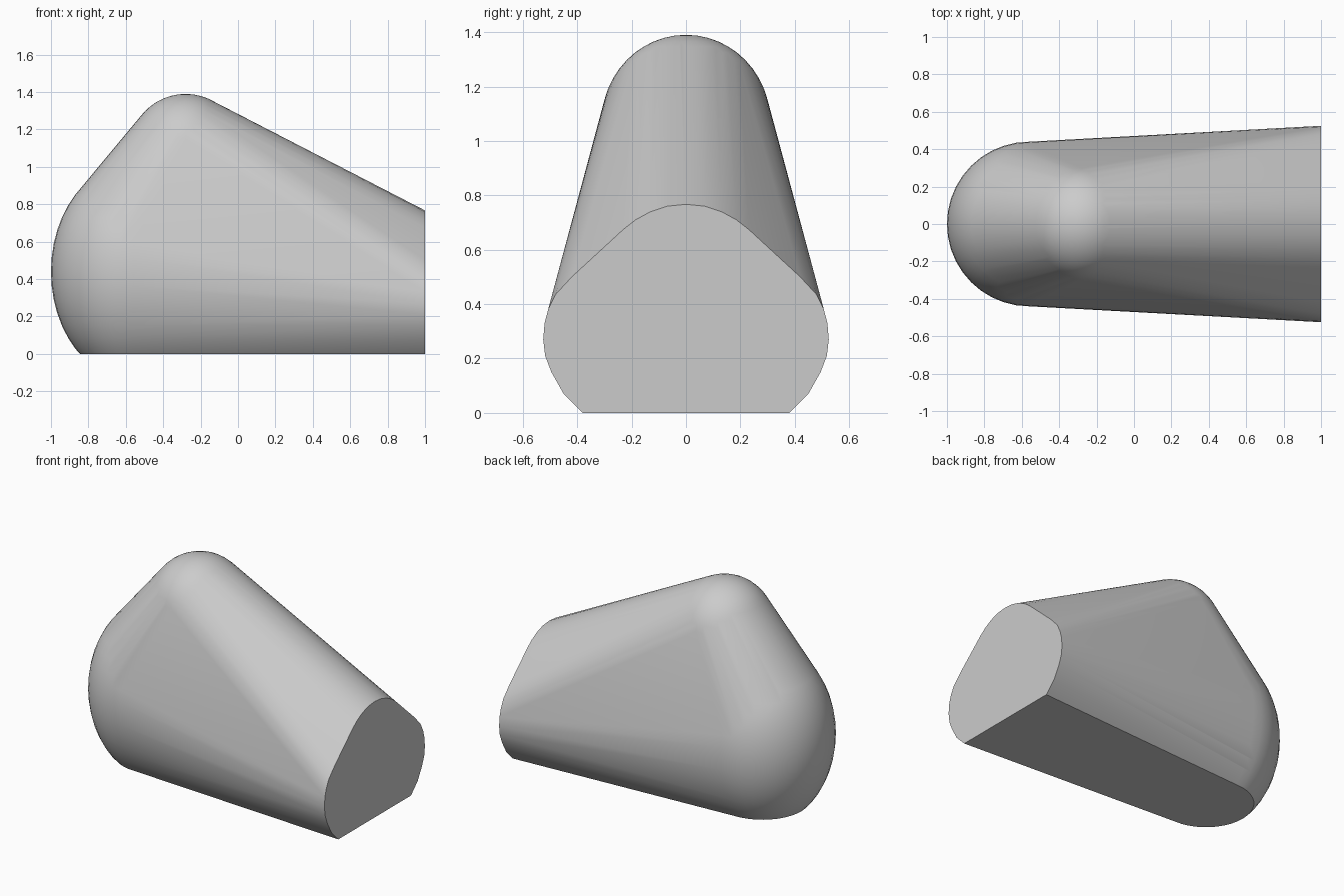
import bpy
import bmesh
import math
from mathutils import Matrix, Vector

cube = bpy.data.objects.get("Cube")
if cube:
    bpy.data.objects.remove(cube, do_unlink=True)

# Plain grey
grey = bpy.data.materials.new("light_grey")
grey.use_nodes = True
colour = (0.6, 0.6, 0.6, 1)
grey.diffuse_color = colour
grey.node_tree.nodes["Principled BSDF"].inputs["Base Color"].default_value = colour


def dome_points(centre, radii):
    """Points of an ellipsoid trimmed flat at the ground."""
    bm = bmesh.new()
    place = Matrix.Translation(centre) @ Matrix.Diagonal((*radii, 1))
    bmesh.ops.create_uvsphere(bm, u_segments=40, v_segments=24, radius=1, matrix=place)
    bmesh.ops.bisect_plane(bm, geom=bm.verts[:] + bm.edges[:] + bm.faces[:],
                           plane_co=(0, 0, 0), plane_no=(0, 0, 1), clear_inner=True)
    points = [v.co.copy() for v in bm.verts]
    bm.free()
    return points


# Half outline of the flat end, from the ground up to the ridge
half_end = [(0.38, 0), (0.45, 0.07), (0.495, 0.15), (0.518, 0.21), (0.525, 0.27),
            (0.52, 0.33), (0.507, 0.38), (0.48, 0.435), (0.42, 0.50), (0.23, 0.675),
            (0.185, 0.71), (0.13, 0.74), (0.07, 0.76), (0, 0.767)]
points = [Vector((1, side * y, z)) for side in (-1, 1) for y, z in half_end]

# Rounded nose and rounded peak
points += dome_points((-0.56, 0, 0.44), (0.44, 0.44, 0.58))
points += dome_points((-0.28, 0, 1.07), (0.31, 0.31, 0.32))

# Stretch one skin around everything
bm = bmesh.new()
for p in points:
    bm.verts.new(p)
bmesh.ops.remove_doubles(bm, verts=bm.verts[:], dist=0.0005)
bmesh.ops.convex_hull(bm, input=bm.verts[:])
bmesh.ops.delete(bm, geom=[v for v in bm.verts if not v.link_faces], context='VERTS')
bmesh.ops.dissolve_limit(bm, angle_limit=math.radians(0.3),
                         verts=bm.verts[:], edges=bm.edges[:])
bmesh.ops.recalc_face_normals(bm, faces=bm.faces[:])

mesh = bpy.data.meshes.new("rounded_body")
bm.to_mesh(mesh)
bm.free()
mesh.materials.append(grey)
body = bpy.data.objects.new("rounded_body", mesh)
bpy.context.collection.objects.link(body)
bpy.ops.object.select_all(action='DESELECT')
body.select_set(True)
bpy.context.view_layer.objects.active = body
bpy.ops.object.shade_smooth_by_angle(angle=math.radians(30))
